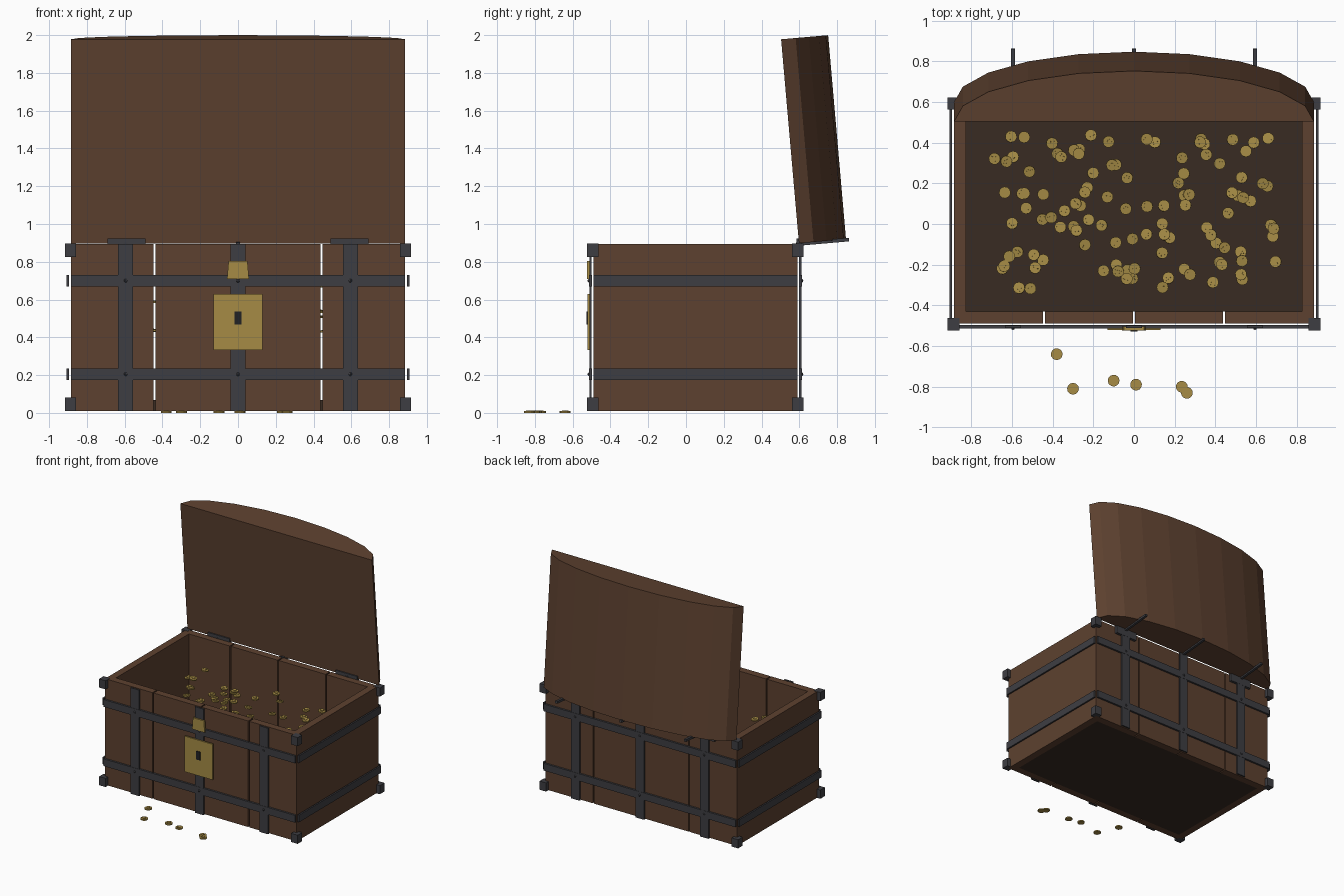
import bpy, bmesh, math, random
from mathutils import Matrix, Vector

if "Cube" in bpy.data.objects:
    bpy.data.objects.remove(bpy.data.objects["Cube"])

random.seed(4)


def material(name, rgb):
    m = bpy.data.materials.new(name)
    m.diffuse_color = (*rgb, 1)
    m.use_nodes = True
    m.node_tree.nodes["Principled BSDF"].inputs["Base Color"].default_value = m.diffuse_color
    return m


WOOD = material("wood", (0.11, 0.053, 0.029))
DARK = material("dark_wood", (0.040, 0.024, 0.016))
IRON = material("iron", (0.048, 0.048, 0.055))
GOLD = material("gold", (0.38, 0.26, 0.06))
BLACK = material("black", (0.015, 0.015, 0.017))


def finish(name, bm, mat):
    bmesh.ops.recalc_face_normals(bm, faces=bm.faces)
    me = bpy.data.meshes.new(name)
    bm.to_mesh(me)
    bm.free()
    me.materials.append(mat)
    ob = bpy.data.objects.new(name, me)
    bpy.context.collection.objects.link(ob)
    return ob


def box(name, x, y, z, mat):
    """Box from (min, max) ranges on each axis."""
    bm = bmesh.new()
    c = Vector([(a + b) / 2 for a, b in (x, y, z)])
    s = [b - a for a, b in (x, y, z)]
    bmesh.ops.create_cube(bm, size=1, matrix=Matrix.Translation(c) @ Matrix.Diagonal((*s, 1)))
    return finish(name, bm, mat)


def prism(bm, pts, depth):
    """Extrude a flat xy outline upward along z."""
    f = bm.faces.new([bm.verts.new(p) for p in pts])
    r = bmesh.ops.extrude_face_region(bm, geom=[f])
    bmesh.ops.translate(bm, vec=(0, 0, depth),
                        verts=[v for v in r["geom"] if isinstance(v, bmesh.types.BMVert)])


X, Y0, Y1, Z0, Z1, T = 0.885, -0.49, 0.59, 0.01, 0.895, 0.06

# Front and back walls: four boards each with narrow gaps
gap = 0.005
for side, y in (("front", (Y0, Y0 + T)), ("back", (Y1 - T, Y1))):
    for i in range(4):
        a, b = -X + i * X / 2, -X + (i + 1) * X / 2
        box(f"{side}_board", (a + gap * (i > 0), b - gap * (i < 3)), y, (Z0, Z1), WOOD)

# Side walls and floor
for s in (-1, 1):
    box("side_wall", sorted((s * X, s * (X - T))), (Y0 + T, Y1 - T), (Z0, Z1), WOOD)
box("floor", (-X + T, X - T), (Y0 + T, Y1 - T), (Z0, 0.068), DARK)

# Iron straps on front and back, with rivets at the crossings
for y0, y1, out in ((-0.511, -0.499, -1), (0.599, 0.611, 1)):
    for x in (-0.595, 0, 0.595):
        box("upright_strap", (x - 0.04, x + 0.04), (y0, y1), (Z0, Z1), IRON)
    for z in (0.205, 0.7):
        box("level_strap", (-X, X), (y0 - 0.002, y1 + 0.002), (z - 0.03, z + 0.03), IRON)
        for x in (-0.595, 0, 0.595):
            bm = bmesh.new()
            bmesh.ops.create_uvsphere(bm, u_segments=8, v_segments=6, radius=0.01,
                                      matrix=Matrix.Translation((x, y0 if out < 0 else y1, z)))
            finish("rivet", bm, IRON)

# Side straps and corner blocks
for s in (-1, 1):
    for z in (0.205, 0.7):
        box("side_strap", sorted((s * 0.894, s * 0.907)), (Y0, Y1), (z - 0.03, z + 0.03), IRON)
    for y in (-0.493, 0.592):
        for z in (Z0, Z1 - 0.07):
            box("corner_block", (s * 0.887 - 0.03, s * 0.887 + 0.03), (y - 0.03, y + 0.03),
                (z, z + 0.072), IRON)
    box("hinge_plate", (s * 0.59 - 0.1, s * 0.59 + 0.1), (0.585, 0.612), (0.835, 0.923), IRON)

# Lid: half-ellipse barrel, swung open about the back edge
# local axes: x across, y = height of the arch, z = length of the lid
lid_pose = Matrix.Translation((0, 0.598, 0.898)) @ Matrix.Rotation(math.radians(5), 4, "X")
bm = bmesh.new()
prism(bm, [(X * math.cos(math.pi * k / 10), 0.25 * math.sin(math.pi * k / 10), 0)
           for k in range(11)], 1.084)
finish("lid", bm, WOOD).matrix_world = lid_pose
for x in (-0.595, 0, 0.595):
    box("lid_bar", (x - 0.01, x + 0.01), (-0.015, 0.265), (-0.013, 0.006), IRON).matrix_world = lid_pose

# Lock plate, keyhole and tapered hasp
box("lock_plate", (-0.13, 0.13), (-0.522, -0.508), (0.333, 0.63), GOLD)
box("keyhole", (-0.018, 0.018), (-0.528, -0.515), (0.467, 0.537), BLACK)
bm = bmesh.new()
prism(bm, [(-0.058, 0.708, 0), (0.058, 0.708, 0), (0.05, 0.805, 0), (-0.05, 0.805, 0)], 0.018)
finish("hasp", bm, GOLD).matrix_world = (Matrix.Translation((0, -0.505, 0))
                                         @ Matrix.Rotation(math.pi / 2, 4, "X"))

# Coin: a low cylinder with a small raised star
bm = bmesh.new()
bmesh.ops.create_cone(bm, cap_ends=True, segments=12, radius1=0.029, radius2=0.029, depth=0.01,
                      matrix=Matrix.Translation((0, 0, 0.005)))
prism(bm, [((0.018, 0.007)[k % 2] * math.cos(math.pi * k / 5),
            (0.018, 0.007)[k % 2] * math.sin(math.pi * k / 5), 0.0095) for k in range(10)], 0.004)
coin = finish("coin", bm, GOLD)


def place_coin(x, y, z, tilt, first=False):
    ob = coin if first else coin.copy()
    if not first:
        bpy.context.collection.objects.link(ob)
    ob.location = (x, y, z)
    ob.rotation_euler = (random.uniform(-tilt, tilt), random.uniform(-tilt, tilt),
                         random.uniform(0, 6.28))


# Spilled coins in front, then the loose hoard inside
spill = [(-0.38, -0.64), (-0.30, -0.81), (-0.10, -0.77), (0.01, -0.79), (0.235, -0.80), (0.26, -0.83)]
for i, (x, y) in enumerate(spill):
    place_coin(x, y, 0.0, 0, i == 0)
for i in range(108):
    place_coin(random.uniform(-0.7, 0.7), random.uniform(-0.34, 0.45), random.uniform(0.42, 0.69), 0.15)
